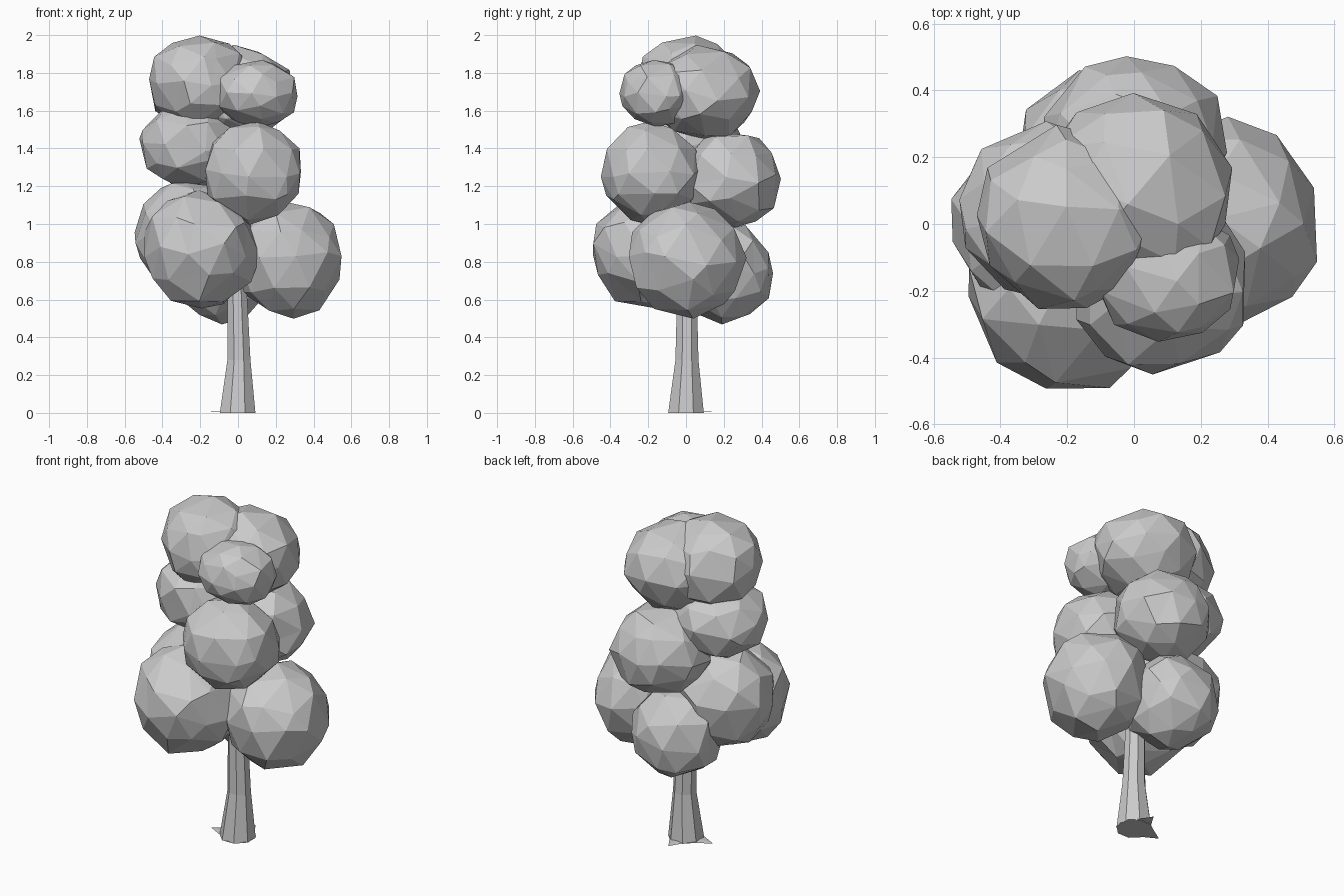
import bpy, bmesh, math, random
from mathutils import Vector

if "Cube" in bpy.data.objects:
    bpy.data.objects.remove(bpy.data.objects["Cube"])

random.seed(11)


def finish(bm, name):
    bmesh.ops.recalc_face_normals(bm, faces=bm.faces)
    mesh = bpy.data.meshes.new(name)
    bm.to_mesh(mesh)
    bm.free()
    ob = bpy.data.objects.new(name, mesh)
    bpy.context.collection.objects.link(ob)
    return ob


def leaf_clump(name, centre, radii):
    """Faceted, lumpy ball of leaves, kept within its given extents."""
    bm = bmesh.new()
    bmesh.ops.create_icosphere(bm, subdivisions=2, radius=1)
    turn = random.uniform(0, math.tau)
    c, s = math.cos(turn), math.sin(turn)
    for v in bm.verts:
        x, y, z = v.co
        p = Vector((c * x - s * y, s * x + c * y, z))
        p += Vector([random.uniform(-0.15, 0.15) for _ in range(3)])
        p = p.normalized() * random.uniform(0.97, 1.06)
        v.co = Vector([centre[i] + p[i] * radii[i] for i in range(3)])
    finish(bm, name)


def lofted(name, rings, sides=8):
    """Closed tapering tube through (x, y, z, radius) rings."""
    bm = bmesh.new()
    loops = []
    for x, y, z, r in rings:
        loops.append([bm.verts.new((x + r * math.cos(math.tau * (i + .5) / sides),
                                    y + r * math.sin(math.tau * (i + .5) / sides), z))
                      for i in range(sides)])
    for a, b in zip(loops, loops[1:]):
        for i in range(sides):
            j = (i + 1) % sides
            bm.faces.new((a[i], a[j], b[j], b[i]))
    bm.faces.new(loops[0])
    bm.faces.new(loops[-1])
    finish(bm, name)


# Trunk, flared at the foot and running up into the crown
lofted("trunk", [(-0.002, 0, 0, 0.102), (0.005, 0.005, 0.28, 0.066),
                 (-0.005, 0.005, 0.65, 0.056), (-0.02, 0, 1.0, 0.04)])

# Flat root skirt with two pointed tips
bm = bmesh.new()
reach = [0.095, 0.1, 0.1, 0.17, 0.1, 0.11, 0.18, 0.1, 0.095, 0.1, 0.095, 0.1]
rim = [bm.verts.new((r * math.cos(math.tau * i / 12), r * math.sin(math.tau * i / 12), 0.004))
       for i, r in enumerate(reach)]
top = bm.verts.new((0, 0, 0.014))
for i in range(12):
    bm.faces.new((top, rim[i], rim[(i + 1) % 12]))
bm.faces.new(rim)
finish(bm, "root_skirt")

# Leaf clumps in three tiers
clumps = {
    "lower_front_leaves": ((-0.20, -0.195, 0.86), (0.305, 0.31, 0.305)),
    "lower_right_leaves": ((0.27, 0.00, 0.81), (0.285, 0.31, 0.305)),
    "lower_back_leaves": ((-0.09, 0.205, 0.745), (0.26, 0.26, 0.265)),
    "lower_left_leaves": ((-0.26, -0.01, 0.94), (0.295, 0.28, 0.29)),
    "middle_front_leaves": ((0.08, -0.18, 1.27), (0.275, 0.275, 0.26)),
    "middle_back_leaves": ((0.0, 0.235, 1.235), (0.28, 0.27, 0.255)),
    "middle_left_leaves": ((-0.25, 0.03, 1.42), (0.275, 0.265, 0.23)),
    "top_left_leaves": ((-0.20, 0.015, 1.74), (0.275, 0.275, 0.26)),
    "top_back_leaves": ((0.005, 0.10, 1.695), (0.295, 0.28, 0.255)),
    "top_front_leaves": ((0.10, -0.15, 1.69), (0.22, 0.20, 0.18)),
}
for name, (centre, radii) in clumps.items():
    leaf_clump(name, centre, radii)
